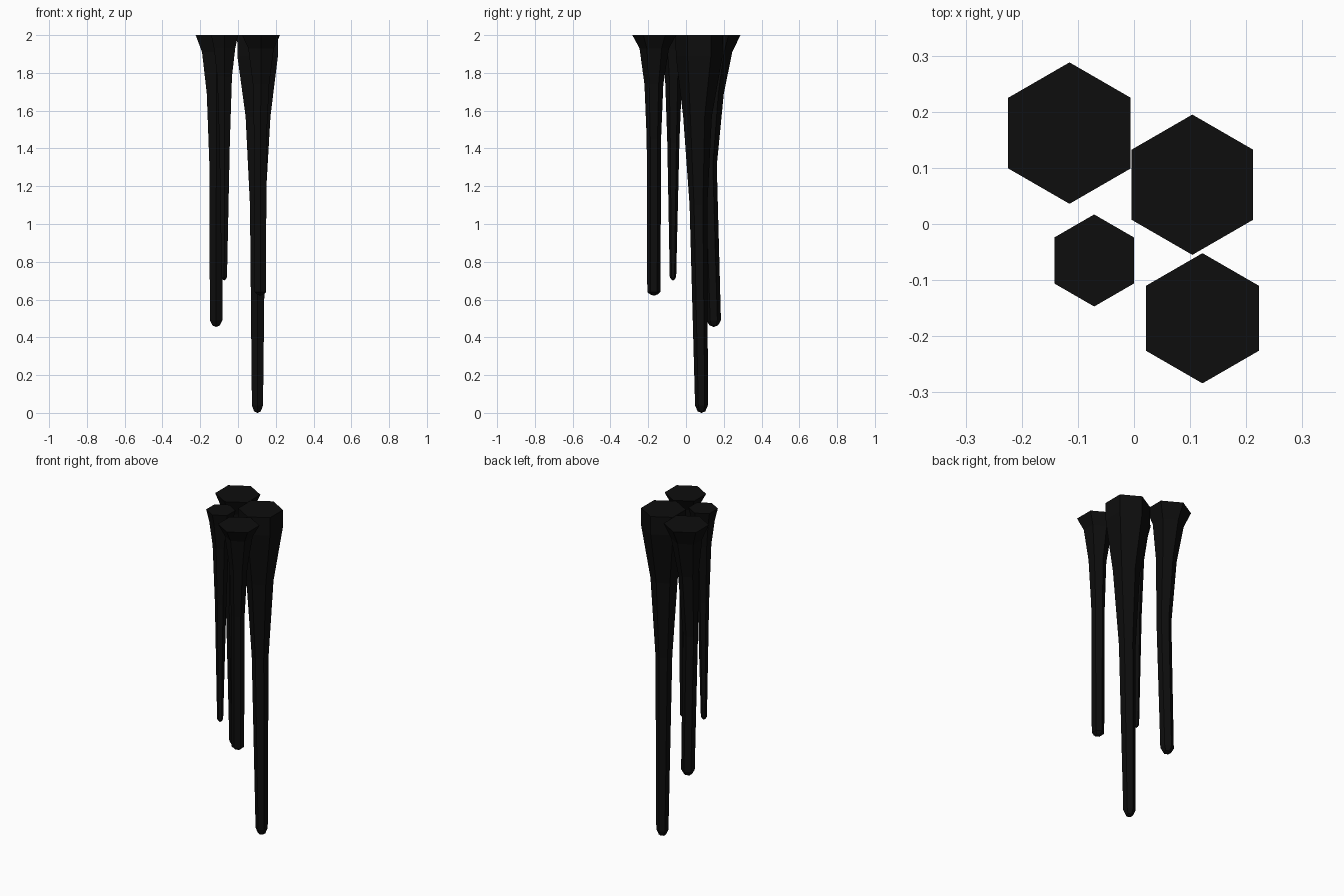
import bpy, bmesh, math

if "Cube" in bpy.data.objects:
    bpy.data.objects.remove(bpy.data.objects["Cube"])

SIDES = 6
mat = bpy.data.materials.new("black_drip")
mat.diffuse_color = (0.004, 0.004, 0.004, 1)
mat.use_nodes = True
mat.node_tree.nodes["Principled BSDF"].inputs["Base Color"].default_value = mat.diffuse_color


def drip(name, rings, tip_z):
    """Loft hexagonal rings (z, centre x, centre y, radius) and round off the tip."""
    z, x, y, r = rings[-1]
    rings = rings + [(tip_z + 0.008, x, y, r * 0.6)]
    bm = bmesh.new()
    loops = []
    for z, cx, cy, r in rings:
        loops.append([bm.verts.new((cx + r * math.sin(math.tau * i / SIDES),
                                    cy + r * math.cos(math.tau * i / SIDES), z))
                      for i in range(SIDES)])
    for a, b in zip(loops, loops[1:]):
        for i in range(SIDES):
            j = (i + 1) % SIDES
            bm.faces.new((a[i], a[j], b[j], b[i]))
    # flat top and pointed tip
    bm.faces.new(loops[0])
    tip = bm.verts.new((x, y, tip_z))
    for i in range(SIDES):
        bm.faces.new((loops[-1][i], loops[-1][(i + 1) % SIDES], tip))
    bmesh.ops.recalc_face_normals(bm, faces=bm.faces)
    me = bpy.data.meshes.new(name)
    bm.to_mesh(me)
    bm.free()
    me.materials.append(mat)
    ob = bpy.data.objects.new(name, me)
    bpy.context.collection.objects.link(ob)


# back left drip, bending toward the middle
drip("drip_back_left", [
    (2.00, -0.115, 0.162, 0.126), (1.91, -0.115, 0.158, 0.087),
    (1.69, -0.115, 0.142, 0.058), (1.31, -0.115, 0.121, 0.042),
    (0.49, -0.116, 0.147, 0.038)], 0.455)

# longest drip
drip("drip_long", [
    (2.00, 0.104, 0.070, 0.125), (1.89, 0.104, 0.070, 0.124),
    (1.57, 0.106, 0.061, 0.076), (1.10, 0.104, 0.066, 0.047),
    (0.04, 0.103, 0.082, 0.034)], 0.0)

# front right drip
drip("drip_front_right", [
    (2.00, 0.122, -0.168, 0.116), (1.93, 0.122, -0.168, 0.078),
    (1.74, 0.122, -0.170, 0.050), (1.45, 0.118, -0.170, 0.038),
    (0.64, 0.118, -0.170, 0.035)], 0.62)

# thin front left drip
drip("drip_front_left", [
    (2.00, -0.071, -0.065, 0.082), (1.93, -0.071, -0.065, 0.065),
    (1.78, -0.071, -0.066, 0.045), (1.43, -0.071, -0.067, 0.032),
    (0.72, -0.073, -0.069, 0.017)], 0.70)
